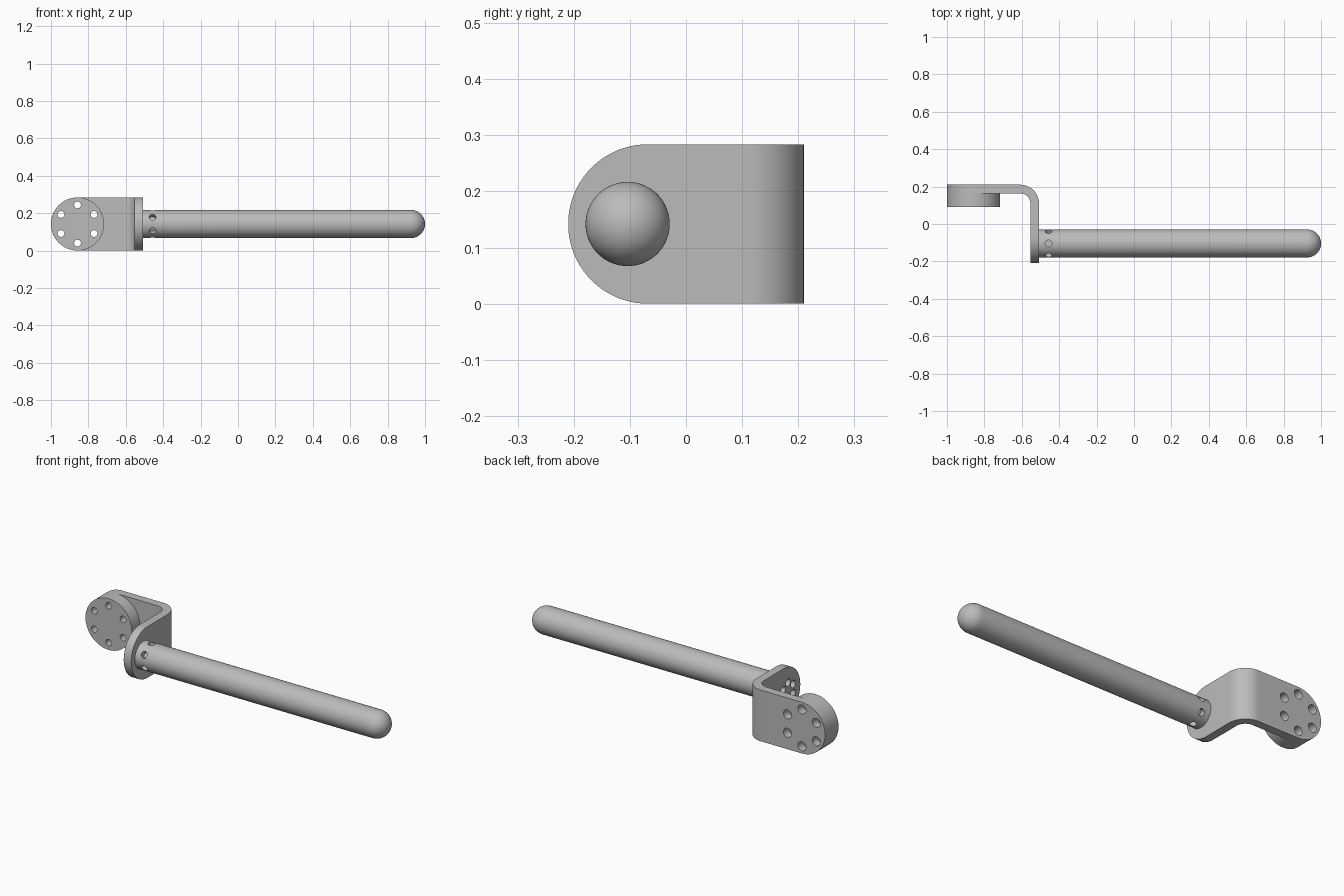
import bpy, bmesh
from math import sin, cos, pi, radians
from mathutils import Vector, Matrix

if "Cube" in bpy.data.objects:
    bpy.data.objects.remove(bpy.data.objects["Cube"], do_unlink=True)

grey = bpy.data.materials.new("satin_grey")
grey.use_nodes = True
grey.diffuse_color = (0.5, 0.5, 0.5, 1)
grey.node_tree.nodes["Principled BSDF"].inputs["Base Color"].default_value = grey.diffuse_color

R = 0.142            # half height of the bracket
THICK = 0.046
PLATE_X, LEG_Y = -0.858, -0.068   # centres of the two rounded ends
BACK, SIDE = 0.21, -0.508         # outer faces of the two legs
BEND = 0.1
ROD_Y, ROD_R = -0.104, 0.075
ROD_END, TIP = 0.912, 1.0
HEX = [radians(30 + 60 * i) for i in range(6)]


def finish(name, bm):
    bmesh.ops.recalc_face_normals(bm, faces=bm.faces)
    mesh = bpy.data.meshes.new(name)
    bm.to_mesh(mesh)
    bm.free()
    mesh.materials.append(grey)
    obj = bpy.data.objects.new(name, mesh)
    bpy.context.collection.objects.link(obj)
    return obj


def add_cylinder(bm, a, b, radius, sides=24):
    a, b = Vector(a), Vector(b)
    turn = (b - a).to_track_quat('Z', 'Y').to_matrix().to_4x4()
    bmesh.ops.create_cone(bm, cap_ends=True, segments=sides, radius1=radius, radius2=radius,
                          depth=(b - a).length, matrix=Matrix.Translation((a + b) / 2) @ turn)


def drill(obj, holes):
    """Cut a list of (start, end, radius) holes out of an object."""
    bm = bmesh.new()
    for a, b, radius in holes:
        add_cylinder(bm, a, b, radius)
    cutter = finish("hole_cutter", bm)
    cutter.hide_render = True
    mod = obj.modifiers.new("holes", 'BOOLEAN')
    mod.operation, mod.solver, mod.object = 'DIFFERENCE', 'EXACT', cutter
    graph = bpy.context.evaluated_depsgraph_get()
    mesh = bpy.data.meshes.new_from_object(obj.evaluated_get(graph))
    obj.modifiers.clear()
    obj.data = mesh
    bpy.data.objects.remove(cutter, do_unlink=True)


def smooth(obj):
    bpy.ops.object.select_all(action='DESELECT')
    obj.select_set(True)
    bpy.context.view_layer.objects.active = obj
    bpy.ops.object.shade_smooth_by_angle(angle=radians(30))


# Bent bracket: rows of (outer point, inner point, half height) along the strip
ends = [radians(3 + 87 * i / 24) for i in range(25)]
rows = []
for t in ends:
    x = PLATE_X - R * cos(t)
    rows.append(((x, BACK), (x, BACK - THICK), R * sin(t)))
for i in range(17):
    t = pi / 2 * (1 - i / 16)
    arc = [(SIDE - BEND + r * cos(t), BACK - BEND + r * sin(t)) for r in (BEND, BEND - THICK)]
    rows.append((arc[0], arc[1], R))
for t in reversed(ends):
    y = LEG_Y - R * cos(t)
    rows.append(((SIDE, y), (SIDE - THICK, y), R * sin(t)))

bm = bmesh.new()
loops = [[bm.verts.new((*p, R + h)) for p, h in ((o, k), (n, k), (n, -k), (o, -k))]
         for o, n, k in rows]
for a, b in zip(loops, loops[1:]):
    for i in range(4):
        j = (i + 1) % 4
        bm.faces.new((a[i], a[j], b[j], b[i]))
bm.faces.new(loops[0])
bm.faces.new(loops[-1])
bracket = finish("bent_bracket", bm)


def ring(cx, cz, radius):
    return [(cx + radius * cos(t), cz + radius * sin(t)) for t in HEX]


plate_ring = ring(PLATE_X, R, 0.102)
leg_ring = ring(ROD_Y, R, 0.05)
drill(bracket, [((x, 0.1, z), (x, 0.3, z), 0.025) for x, z in plate_ring]
      + [((-0.6, y, z), (-0.45, y, z), 0.02) for y, z in leg_ring])
smooth(bracket)

# Round mounting disc in front of the plate
bm = bmesh.new()
add_cylinder(bm, (PLATE_X, 0.092, R), (PLATE_X, BACK - THICK, R), R, 96)
disc = finish("mounting_disc", bm)
drill(disc, [((x, 0, z), (x, 0.3, z), 0.018) for x, z in plate_ring])
smooth(disc)

# Long rod with a ring of blind screw holes near its base
bm = bmesh.new()
add_cylinder(bm, (SIDE, ROD_Y, R), (ROD_END, ROD_Y, R), ROD_R, 72)
rod = finish("rod", bm)
holes = []
for t in HEX:
    d = Vector((0, cos(t), sin(t)))
    c = Vector((-0.457, ROD_Y, R))
    holes.append((c + d * 0.045, c + d * 0.1, 0.018))
drill(rod, holes)
smooth(rod)

# Domed end cap, spun from a quarter-circle profile
bm = bmesh.new()
profile = [(ROD_END, 0), (ROD_END, ROD_R)]
profile += [(TIP - ROD_R + ROD_R * sin(pi / 2 * i / 16), ROD_R * cos(pi / 2 * i / 16))
            for i in range(17)]
verts = [bm.verts.new((x, ROD_Y, R + r)) for x, r in profile]
edges = [bm.edges.new(pair) for pair in zip(verts, verts[1:])]
bmesh.ops.spin(bm, geom=verts + edges, cent=(0, ROD_Y, R), axis=(1, 0, 0),
               angle=2 * pi, steps=72)
bmesh.ops.remove_doubles(bm, verts=bm.verts, dist=0.0001)
smooth(finish("domed_end_cap", bm))
